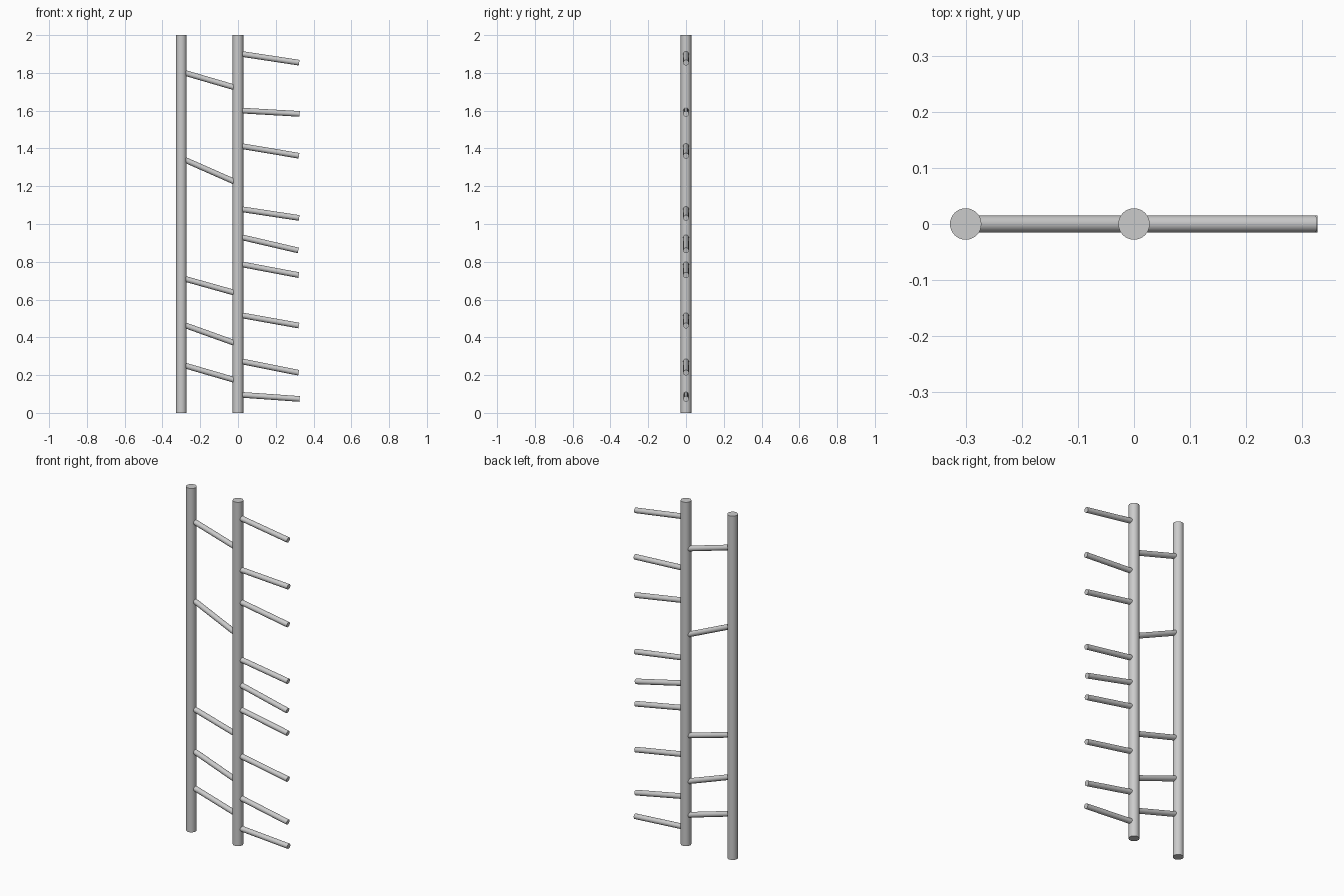
import bpy
from mathutils import Vector

if "Cube" in bpy.data.objects:
    bpy.data.objects.remove(bpy.data.objects["Cube"])

POLE_R, RUNG_R = 0.028, 0.015


def rod(name, a, b, radius, sides):
    """Capped cylinder running from point a to point b."""
    a, b = Vector(a), Vector(b)
    d = b - a
    bpy.ops.mesh.primitive_cylinder_add(vertices=sides, radius=radius, depth=d.length,
                                        location=(a + b) / 2)
    o = bpy.context.object
    o.name = name
    o.rotation_euler = d.to_track_quat('Z', 'Y').to_euler()
    bpy.ops.object.shade_smooth_by_angle()
    return o


# Two upright poles
rod("left_pole", (-0.3, 0, 0), (-0.3, 0, 2), POLE_R, 32)
rod("middle_pole", (0, 0, 0), (0, 0, 2), POLE_R, 32)

# Sloping rungs between the poles: heights at x = -0.275 and x = -0.021
bridges = [(1.798, 1.724), (1.337, 1.225), (0.708, 0.637), (0.462, 0.371), (0.249, 0.175)]
for i, (z0, z1) in enumerate(bridges):
    s = (z1 - z0) / 0.254
    rod(f"bridge_rung_{i + 1}", (-0.285, 0, z0 - 0.01 * s), (-0.015, 0, z1 + 0.006 * s), RUNG_R, 24)

# Free pegs on the right: heights at x = 0.026 and x = 0.323, all 0.3 long outside the pole
pegs = [(1.899, 1.854), (1.600, 1.583), (1.411, 1.361), (1.077, 1.032), (0.928, 0.859),
        (0.785, 0.729), (0.515, 0.462), (0.271, 0.212), (0.095, 0.074)]
for i, (z0, z1) in enumerate(pegs):
    d = Vector((0.297, 0, z1 - z0)).normalized()
    base = Vector((0.027, 0, z0))
    rod(f"peg_{i + 1}", base - d * 0.015, base + d * 0.3, RUNG_R, 24)
